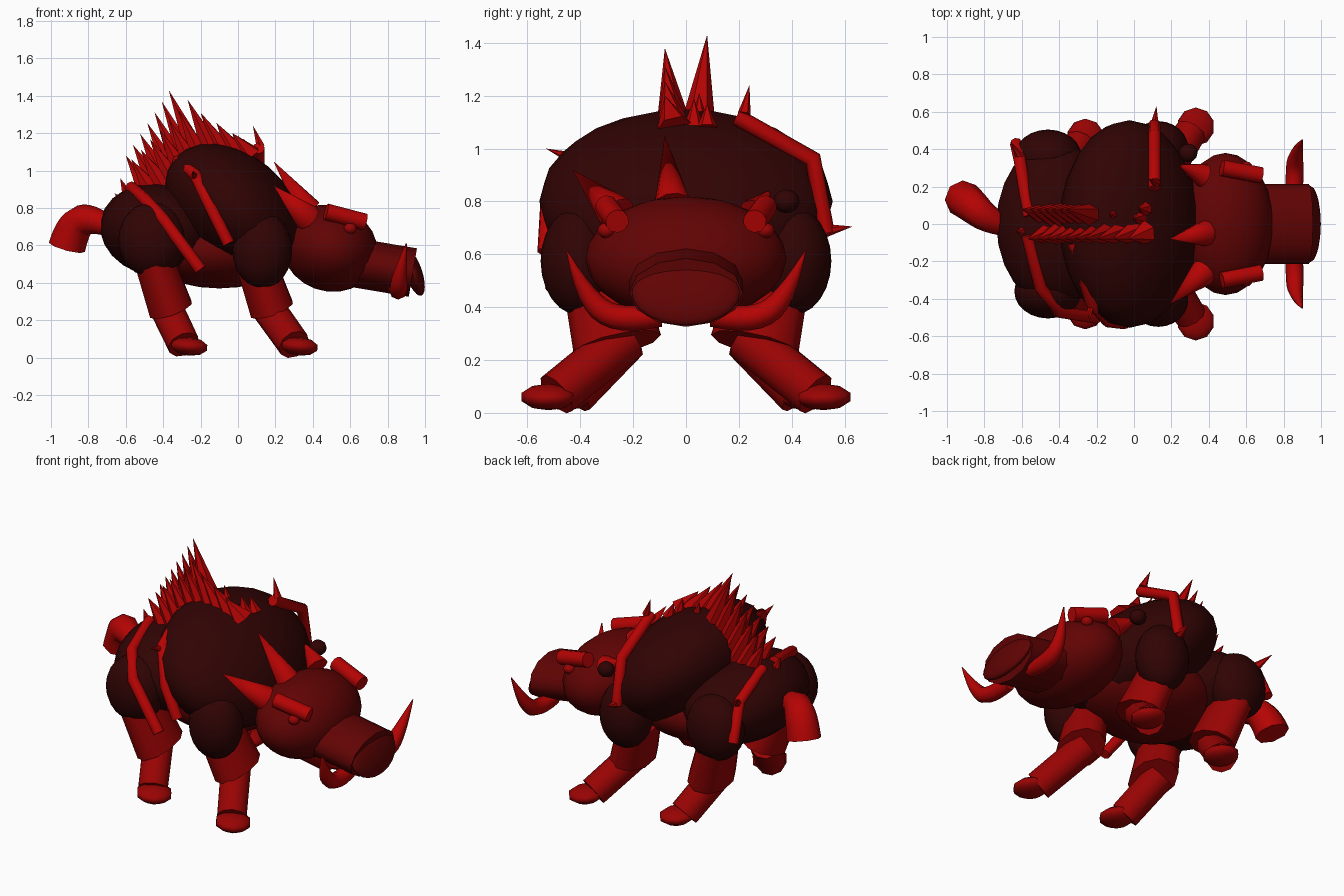
import bpy, math
from mathutils import Vector

cube = bpy.data.objects.get("Cube")
if cube:
    bpy.data.objects.remove(cube)


def material(name, r, g, b):
    m = bpy.data.materials.new(name)
    m.use_nodes = True
    m.diffuse_color = (r, g, b, 1)
    m.node_tree.nodes["Principled BSDF"].inputs["Base Color"].default_value = (r, g, b, 1)
    return m


HIDE = material("dark maroon hide", 0.03, 0.001, 0.001)
FACE = material("deep red face", 0.12, 0.001, 0.001)
LIMB = material("red limbs", 0.32, 0.001, 0.001)
BRIGHT = material("bright red horn", 0.46, 0.001, 0.001)


def finish(name, mat, angle=50):
    ob = bpy.context.object
    ob.name = name
    ob.data.materials.clear()
    ob.data.materials.append(mat)
    bpy.ops.object.shade_smooth_by_angle(angle=math.radians(angle))
    return ob


def ellipsoid(name, loc, radii, mat, tilt=0, segs=24):
    bpy.ops.mesh.primitive_uv_sphere_add(segments=segs, ring_count=segs // 2, location=loc,
                                         rotation=(0, math.radians(tilt), 0))
    bpy.context.object.scale = radii
    return finish(name, mat)


def cone(name, a, b, r1, r2, mat, stretch=(1, 1), sides=10):
    """Tapered solid running from point a to point b."""
    a, b = Vector(a), Vector(b)
    axis = b - a
    bpy.ops.mesh.primitive_cone_add(vertices=sides, radius1=r1, radius2=r2,
                                    depth=axis.length, location=(a + b) / 2)
    ob = bpy.context.object
    ob.rotation_mode = 'QUATERNION'
    ob.rotation_quaternion = Vector((0, 0, 1)).rotation_difference(axis)
    ob.scale = (stretch[0], stretch[1], 1)
    return finish(name, mat)


def tube(name, points, radii, mat, kind='POLY'):
    """Swept round tube with a radius for each point."""
    cu = bpy.data.curves.new(name, 'CURVE')
    cu.dimensions = '3D'
    cu.bevel_depth = 1
    cu.bevel_resolution = 2
    cu.use_fill_caps = True
    cu.resolution_u = 4
    sp = cu.splines.new(kind)
    sp.points.add(len(points) - 1)
    for p, co, r in zip(sp.points, points, radii):
        p.co = (*co, 1)
        p.radius = r
    if kind == 'NURBS':
        sp.order_u = 3
        sp.use_endpoint_u = True
    ob = bpy.data.objects.new(name, cu)
    bpy.context.collection.objects.link(ob)
    bpy.ops.object.select_all(action='DESELECT')
    ob.select_set(True)
    bpy.context.view_layer.objects.active = ob
    bpy.ops.object.convert(target='MESH')
    return finish(name, mat)


# Body masses
ellipsoid("shoulder_hump", (-0.025, 0, 0.8), (0.42, 0.555, 0.29), HIDE, 40)
ellipsoid("hips", (-0.42, 0, 0.68), (0.32, 0.44, 0.25), HIDE, 10)
ellipsoid("belly", (-0.1, 0, 0.57), (0.4, 0.36, 0.2), FACE)

# Head
ellipsoid("head", (0.49, 0, 0.585), (0.26, 0.38, 0.23), FACE, 20)
cone("snout", (0.58, 0, 0.515), (0.935, 0, 0.455), 0.215, 0.215, FACE, (0.61, 1), 12)
ellipsoid("nose_disc", (0.94, 0, 0.455), (0.045, 0.205, 0.13), FACE, -18)

for side, s in (("left", 1), ("right", -1)):
    # Face details
    tube(side + "_tusk", [(0.85, s * 0.1, 0.37), (0.86, s * 0.25, 0.34),
                          (0.86, s * 0.38, 0.43), (0.9, s * 0.45, 0.61)],
         [0.045, 0.05, 0.042, 0.003], BRIGHT, 'NURBS')
    cone(side + "_brow", (0.47, s * 0.3, 0.78), (0.68, s * 0.26, 0.725), 0.045, 0.045, BRIGHT)
    ellipsoid(side + "_eye", (0.6, s * 0.3, 0.69), (0.035, 0.035, 0.03), LIMB, segs=12)

    # Thighs
    ellipsoid(side + "_front_thigh", (0.13, s * 0.405, 0.575), (0.16, 0.145, 0.205), HIDE)
    ellipsoid(side + "_back_thigh", (-0.46, s * 0.36, 0.63), (0.18, 0.145, 0.2), HIDE)

    # Legs, front and back
    for end, x0, foot_x, foot_y in (("front", 0.13, 0.33, 0.52), ("back", -0.41, -0.26, 0.46)):
        name = side + "_" + end
        knee = x0 + 0.05
        cone(name + "_upper_leg", (knee, s * 0.26, 0.26), (x0 - 0.04, s * 0.32, 0.52),
             0.13, 0.115, LIMB, (0.95, 1.3))
        cone(name + "_lower_leg", (foot_x - 0.03, s * (foot_y - 0.03), 0.07),
             (knee - 0.03, s * 0.23, 0.28), 0.088, 0.09, LIMB)
        ellipsoid(name + "_foot", (foot_x, s * foot_y, 0.06), (0.105, 0.108, 0.05), LIMB, 5, 10)

# Ears, one of them torn, and the forehead horn
cone("right_ear", (0.37, -0.26, 0.75), (0.19, -0.43, 0.92), 0.075, 0, BRIGHT)
cone("left_ear_stub", (0.37, 0.26, 0.75), (0.25, 0.31, 0.83), 0.065, 0.01, BRIGHT)
cone("forehead_horn", (0.38, -0.05, 0.79), (0.19, -0.08, 1.05), 0.07, 0, BRIGHT)
ellipsoid("left_ear_knob", (0.29, 0.38, 0.8), (0.05, 0.05, 0.045), HIDE, segs=12)

# Tail
tube("tail", [(-0.66, -0.02, 0.69), (-0.78, 0.02, 0.75), (-0.88, 0.11, 0.72), (-0.915, 0.135, 0.59)],
     [0.05, 0.075, 0.095, 0.1], BRIGHT, 'NURBS')

# Mane: rows of backward leaning spikes, from first to last (base, tip), fanning outward
mane_rows = (
    ("left_mane_spike", 7, 1, (-0.47, 0.86), (-0.6, 1.08), (-0.22, 1.08), (-0.37, 1.43)),
    ("right_mane_spike", 7, -1, (-0.45, 0.87), (-0.57, 1.06), (-0.13, 1.08), (-0.27, 1.38)),
    ("shoulder_spike", 3, -1, (-0.07, 1.08), (-0.2, 1.31), (0.06, 1.08), (-0.03, 1.2)),
)
for name, count, s, base0, tip0, base1, tip1 in mane_rows:
    for i in range(count):
        t = i / (count - 1)
        bx, bz = Vector(base0).lerp(Vector(base1), t)
        tx, tz = Vector(tip0).lerp(Vector(tip1), t)
        cone(name, (bx, s * 0.045, bz), (tx, s * 0.08, tz), 0.068, 0, BRIGHT, sides=6)

# Small bristles in front of the mane
for x, y, h in ((0.03, 0.03, 0.08), (0.06, 0.08, 0.06), (-0.1, 0.05, 0.1)):
    cone("bristle", (x, y, 1.08), (x - 0.03, y, 1.11 + h), 0.04, 0, BRIGHT, sides=6)

# Harness straps
straps = {
    "left_front_strap": [(0.11, 0.19, 1.12), (0.11, 0.48, 0.96), (0.11, 0.53, 0.68)],
    "right_front_strap": [(-0.32, -0.1, 1.05), (-0.23, -0.42, 0.98), (-0.14, -0.52, 0.79),
                          (-0.05, -0.53, 0.61)],
    "left_back_strap": [(-0.56, 0.04, 0.9), (-0.61, 0.34, 0.82), (-0.63, 0.43, 0.6)],
    "right_back_strap": [(-0.57, -0.06, 0.91), (-0.5, -0.34, 0.85), (-0.4, -0.47, 0.74),
                         (-0.2, -0.5, 0.47)],
}
for name, path in straps.items():
    tube(name, path, [0.033] * len(path), BRIGHT)

# Thorns on the straps
for a, b in (((0.12, 0.22, 1.13), (0.08, 0.24, 1.24)), ((0.11, 0.53, 0.69), (0.12, 0.63, 0.705)),
             ((-0.23, -0.42, 0.96), (-0.24, -0.53, 1.0)), ((-0.61, 0.36, 0.82), (-0.66, 0.44, 0.88)),
             ((-0.6, -0.04, 0.89), (-0.63, -0.04, 0.96))):
    cone("thorn", a, b, 0.025, 0, BRIGHT, sides=6)
